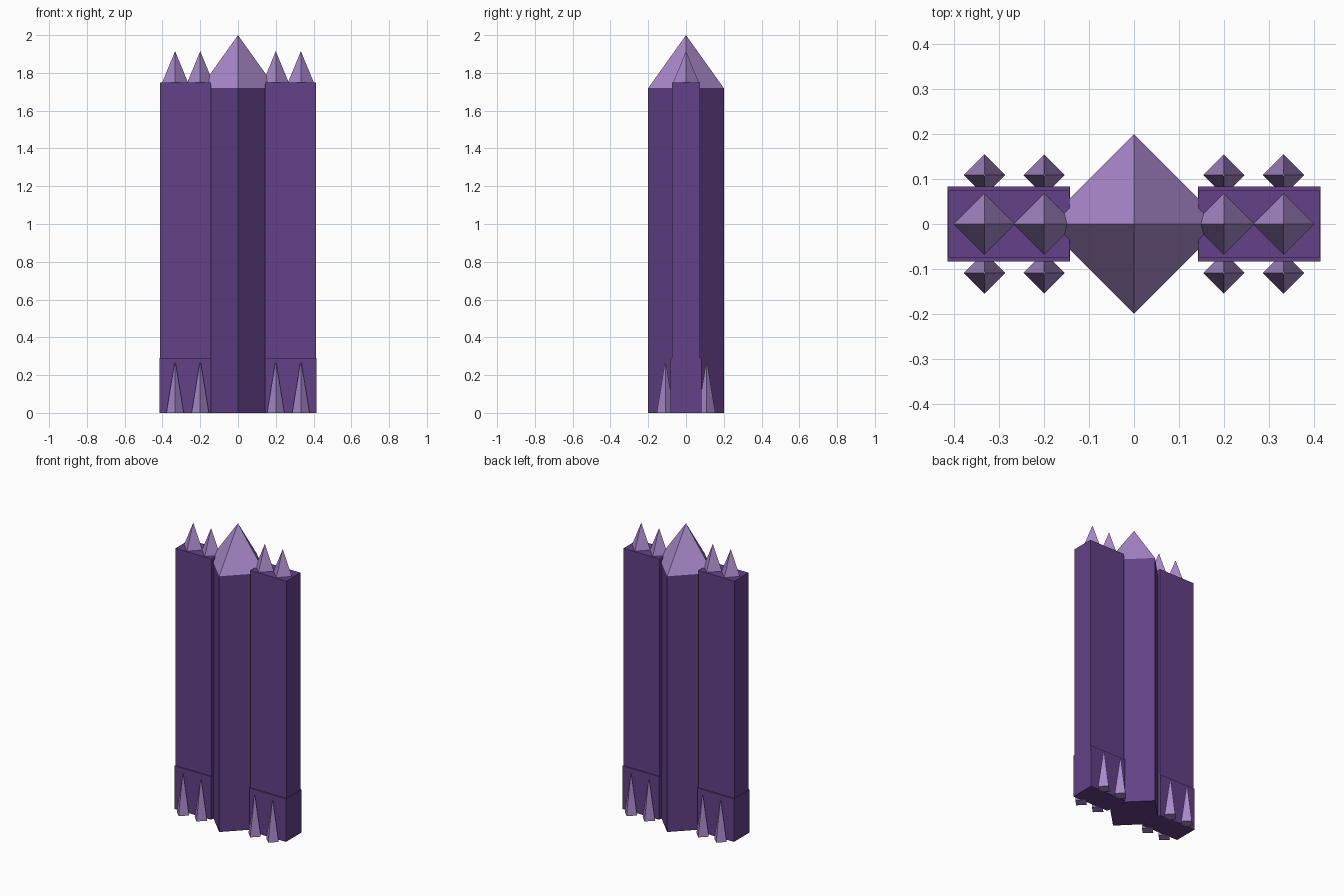
import bpy
import bmesh
import math
from mathutils import Matrix

if "Cube" in bpy.data.objects:
    bpy.data.objects.remove(bpy.data.objects["Cube"])


def material(name, rgb):
    m = bpy.data.materials.new(name)
    m.diffuse_color = (*rgb, 1.0)
    m.use_nodes = True
    m.node_tree.nodes["Principled BSDF"].inputs["Base Color"].default_value = m.diffuse_color
    return m


BODY = material("deep purple", (0.125, 0.053, 0.244))
CRYSTAL = material("pale lavender", (0.390, 0.250, 0.590))


def add_object(name, bm, mat):
    bmesh.ops.recalc_face_normals(bm, faces=bm.faces)
    mesh = bpy.data.meshes.new(name)
    bm.to_mesh(mesh)
    bm.free()
    mesh.materials.append(mat)
    obj = bpy.data.objects.new(name, mesh)
    bpy.context.collection.objects.link(obj)
    return obj


def box(name, x0, x1, half_y, z0, z1):
    bm = bmesh.new()
    mat = Matrix.Translation(((x0 + x1) / 2, 0, (z0 + z1) / 2)) @ Matrix.Diagonal(
        (abs(x1 - x0), 2 * half_y, z1 - z0, 1))
    bmesh.ops.create_cube(bm, size=1, matrix=mat)
    return add_object(name, bm, BODY)


def diamond(name, x, y, z0, z1, r0, r1, mat):
    """Four-sided column or spike with its corners on the x and y axes."""
    bm = bmesh.new()
    rings = []
    for r, z in ((r0, z0), (r1, z1)):
        if r == 0:
            rings.append([bm.verts.new((x, y, z))] * 4)
        else:
            rings.append([bm.verts.new((x + r * math.cos(a), y + r * math.sin(a), z))
                          for a in (i * math.pi / 2 for i in range(4))])
    low, high = rings
    bm.faces.new(low[::-1])
    if r1:
        bm.faces.new(high)
    for i in range(4):
        j = (i + 1) % 4
        face = [low[i], low[j], high[j]] + ([high[i]] if r1 else [])
        bm.faces.new(face)
    return add_object(name, bm, mat)


# Central column and its pointed cap
diamond("central_column", 0, 0, 0, 1.72, 0.2, 0.2, BODY)
diamond("central_cap", 0, 0, 1.72, 2.0, 0.2, 0, CRYSTAL)

for side, s in (("left", -1), ("right", 1)):
    # Side slab with a slightly thicker foot
    box(f"{side}_slab", s * 0.144, s * 0.413, 0.075, 0.29, 1.75)
    box(f"{side}_foot", s * 0.142, s * 0.415, 0.083, 0, 0.29)
    for place, x in (("inner", 0.2), ("outer", 0.333)):
        # Spike on top of the slab
        diamond(f"{side}_{place}_top_spike", s * x, 0, 1.75, 1.915, 0.068, 0, CRYSTAL)
        # Spikes at the foot, front and back
        for face, f in (("front", -1), ("back", 1)):
            diamond(f"{side}_{place}_{face}_foot_spike", s * x, f * 0.109,
                    0, 0.265, 0.046, 0.003, CRYSTAL)
